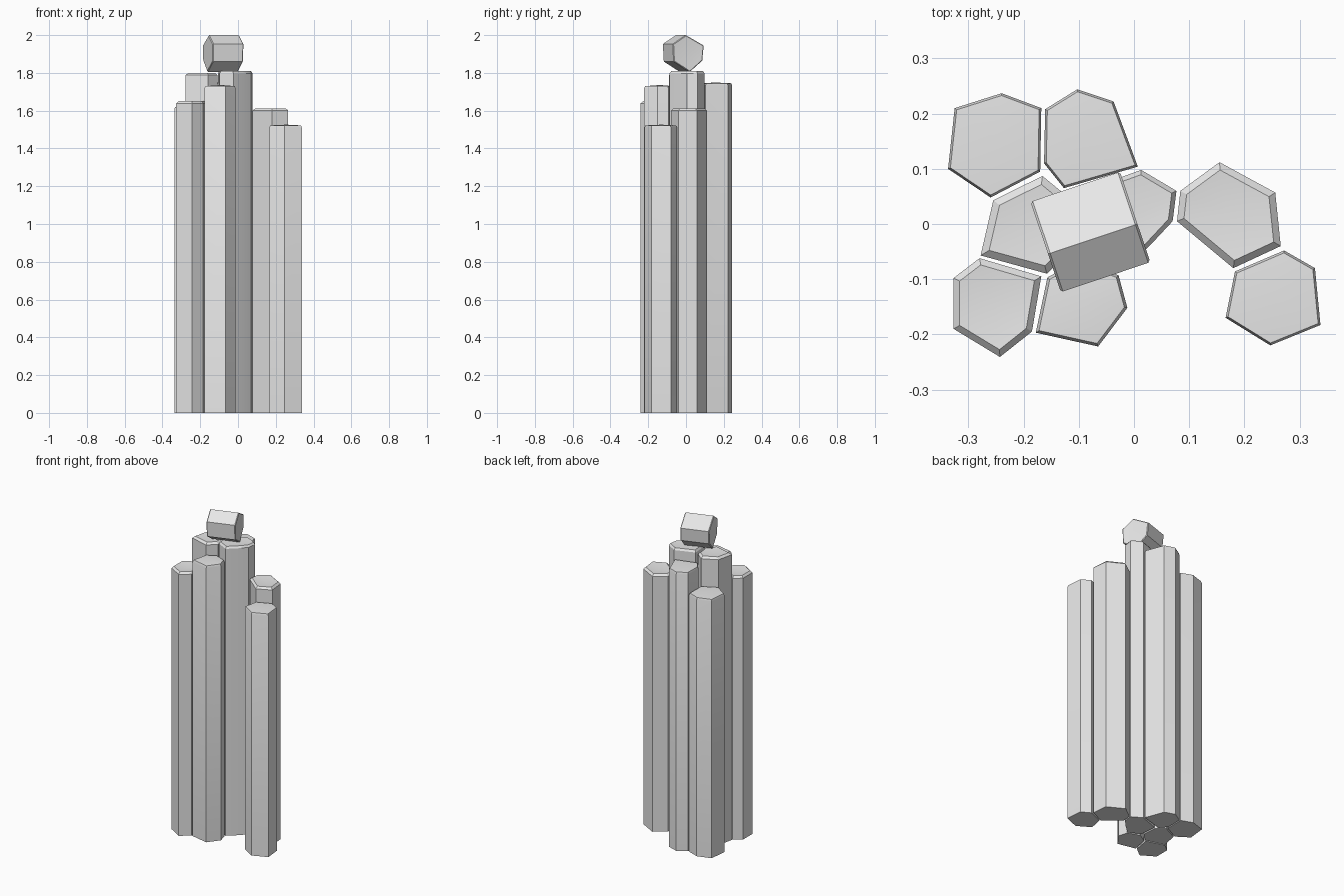
import bpy, math
from mathutils import Vector

if "Cube" in bpy.data.objects:
    bpy.data.objects.remove(bpy.data.objects["Cube"])

stone = bpy.data.materials.new("pale grey stone")
stone.diffuse_color = (0.8, 0.8, 0.8, 1)
stone.use_nodes = True
stone.node_tree.nodes["Principled BSDF"].inputs["Base Color"].default_value = stone.diffuse_color


def inset(points, d):
    """Offset a convex counter-clockwise outline inwards by d."""
    result, n = [], len(points)
    for i in range(n):
        a, b, c = (Vector(points[(i + k) % n]) for k in (-1, 0, 1))
        u, v = (b - a).normalized(), (c - b).normalized()
        nu, nv = Vector((-u.y, u.x)), Vector((-v.y, v.x))
        result.append(b + (nu + nv) * d / (1 + nu.dot(nv)))
    return result


def prism(name, points, rings):
    """Stack rings of (height, inset) on an outline; capped by end centres."""
    area = sum(p[0] * q[1] - q[0] * p[1] for p, q in zip(points, points[1:] + points[:1]))
    if area < 0:
        points = points[::-1]
    n, verts, faces = len(points), [], []
    for z, d in rings[:-1]:
        verts += [(p.x, p.y, z) for p in inset(points, d)]
    for r in range(len(rings) - 2):
        for i in range(n):
            j = (i + 1) % n
            faces.append((r * n + i, r * n + j, (r + 1) * n + j, (r + 1) * n + i))
    faces.append(tuple(reversed(range(n))))
    # the crown is a shallow dome or dish
    last = (len(rings) - 2) * n
    centre = sum((Vector(p) for p in points), Vector((0, 0))) / n
    verts.append((centre.x, centre.y, rings[-1][0]))
    for i in range(n):
        faces.append((last + i, last + (i + 1) % n, len(verts) - 1))
    mesh = bpy.data.meshes.new(name)
    mesh.from_pydata(verts, [], faces)
    mesh.materials.append(stone)
    obj = bpy.data.objects.new(name, mesh)
    bpy.context.collection.objects.link(obj)
    bpy.ops.object.select_all(action='DESELECT')
    obj.select_set(True)
    bpy.context.view_layer.objects.active = obj
    bpy.ops.object.shade_smooth_by_angle(angle=math.radians(30))
    return obj


# Columns: name, height, chamfer width, crown rise, outline
columns = [
    ("back_left_column", 1.62, 0.004, 0.004,
     [(-.337, .10), (-.26, .048), (-.17, .095), (-.168, .21), (-.24, .237), (-.325, .21)]),
    ("back_middle_column", 1.745, 0.004, 0.004,
     [(-.163, .11), (-.127, .065), (.007, .104), (-.037, .222), (-.103, .244), (-.161, .208)]),
    ("centre_left_column", 1.80, 0.013, -0.006,
     [(-.278, -.057), (-.158, -.09), (-.108, -.043), (-.115, .045), (-.166, .087), (-.255, .043)]),
    ("centre_right_column", 1.81, 0.008, -0.006,
     [(-.097, -.05), (-.025, -.087), (.028, -.04), (.07, .005), (.077, .06), (.013, .098), (-.106, .055)]),
    ("right_column", 1.612, 0.012, -0.008,
     [(.078, .005), (.18, -.08), (.266, -.04), (.256, .057), (.155, .112), (.084, .06)]),
    ("front_right_column", 1.522, 0.004, 0.004,
     [(.166, -.17), (.247, -.22), (.338, -.183), (.328, -.08), (.272, -.048), (.183, -.086)]),
    ("front_left_column", 1.65, 0.011, -0.008,
     [(-.327, -.19), (-.243, -.241), (-.185, -.195), (-.168, -.095), (-.28, -.062), (-.327, -.098)]),
    ("front_middle_column", 1.73, 0.005, 0.006,
     [(-.178, -.197), (-.065, -.222), (-.012, -.152), (-.028, -.093), (-.1, -.065), (-.157, -.097)]),
]
for name, top, chamfer, rise, outline in columns:
    prism(name, outline, [(0, 0), (top - 0.012, 0), (top, chamfer), (top + rise, 0)])

# Fallen block: a short hexagonal prism lying across the tallest columns
section = [(-.002, 2.0), (.098, 1.945), (.09, 1.865), (.02, 1.805), (-.07, 1.86), (-.075, 1.953)]
block = prism("fallen_block", section,
              [(-.165, .004), (-.161, 0), (.002, 0), (.006, .004), (.001, 0)])
axis = Vector((0.948, 0.318, 0))
side = Vector((-0.318, 0.948, 0))
for v in block.data.vertices:
    p, z, a = v.co
    v.co = axis * a + side * p + Vector((0, 0, z))
